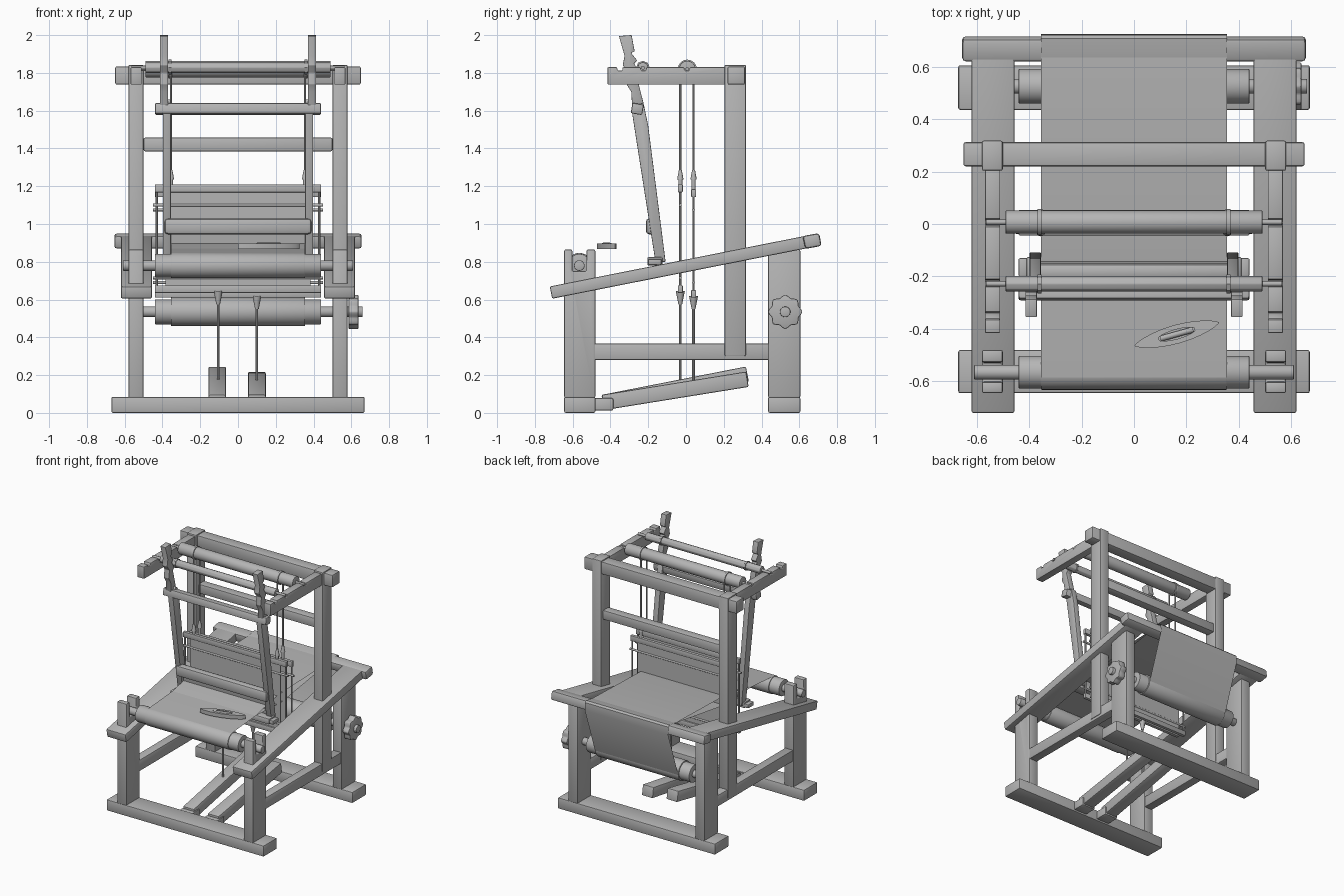
import bpy, bmesh, math
from mathutils import Vector, Matrix

if "Cube" in bpy.data.objects:
    bpy.data.objects.remove(bpy.data.objects["Cube"])

mat = bpy.data.materials.new("grey wood")
mat.diffuse_color = (0.46, 0.46, 0.46, 1)
mat.use_nodes = True
mat.node_tree.nodes["Principled BSDF"].inputs["Base Color"].default_value = mat.diffuse_color


def finish(name, bm, bevel=0.0):
    bmesh.ops.recalc_face_normals(bm, faces=bm.faces)
    if bevel:
        sharp = [e for e in bm.edges if len(e.link_faces) == 2 and e.calc_face_angle() > 0.5]
        bmesh.ops.bevel(bm, geom=sharp, offset=bevel, segments=2, profile=0.5,
                        affect='EDGES', clamp_overlap=True)
    me = bpy.data.meshes.new(name)
    bm.to_mesh(me)
    bm.free()
    me.materials.append(mat)
    ob = bpy.data.objects.new(name, me)
    bpy.context.collection.objects.link(ob)
    return ob


def prism(name, pts, x0, x1, bevel=0.008):
    """Extrude a (y, z) outline along x."""
    bm = bmesh.new()
    f = bm.faces.new([bm.verts.new((x0, y, z)) for y, z in pts])
    r = bmesh.ops.extrude_face_region(bm, geom=[f])
    bmesh.ops.translate(bm, vec=(x1 - x0, 0, 0),
                        verts=[v for v in r['geom'] if isinstance(v, bmesh.types.BMVert)])
    return finish(name, bm, bevel)


def box(name, x0, x1, y0, y1, z0, z1, bevel=0.008):
    return prism(name, [(y0, z0), (y1, z0), (y1, z1), (y0, z1)], x0, x1, bevel)


def beam(name, x0, x1, a, b, t, bevel=0.008):
    """Sloped bar in the side plane from a to b, thickness t."""
    a, b = Vector(a), Vector(b)
    d = (b - a).normalized()
    n = Vector((-d.y, d.x)) * t / 2
    return prism(name, [a - n, b - n, b + n, a + n], x0, x1, bevel)


def rod(name, a, b, r, r2=None, sides=24, bevel=0.0):
    a, b = Vector(a), Vector(b)
    d = b - a
    bm = bmesh.new()
    bmesh.ops.create_cone(bm, cap_ends=True, segments=sides, radius1=r,
                          radius2=r if r2 is None else r2, depth=d.length,
                          matrix=Matrix.Translation((a + b) / 2)
                          @ d.to_track_quat('Z', 'Y').to_matrix().to_4x4())
    return finish(name, bm, bevel)


def xrod(name, x0, x1, y, z, r, sides=32, bevel=0.004):
    return rod(name, (x0, y, z), (x1, y, z), r, sides=sides, bevel=bevel)


def sheet(name, pts, hw):
    """Thin cloth following a (y, z) path."""
    bm = bmesh.new()
    rows = [[bm.verts.new((x, y, z)) for x in (-hw, hw)] for y, z in pts]
    for p, q in zip(rows, rows[1:]):
        bm.faces.new((p[0], p[1], q[1], q[0]))
    return finish(name, bm)


# Base beams and cross beams
box("front_base", -.67, .67, -.645, -.48, 0, .085)
box("back_base", -.67, .67, .435, .605, 0, .085)
prism("back_rest_beam", [(.632, .868), (.718, .884), (.705, .952), (.617, .936)], -.655, .655, .014)
box("top_cross_beam", -.65, .65, .22, .312, 1.738, 1.834)
box("middle_cross_beam", -.5, .5, .23, .30, 1.385, 1.457)

# Side frames
arm = [(-.415, 1.738), (.22, 1.738), (.22, 1.83)]
for c in (.005, -.225, -.35):
    arm += [(c + .015, 1.83), (c + .012, 1.812), (c - .012, 1.812), (c - .015, 1.83)]
arm += [(-.415, 1.83)]
notched_post = [(-.645, .08), (-.48, .08), (-.48, .865), (-.527, .865), (-.527, .75),
                (-.602, .75), (-.602, .865), (-.645, .865)]
for s in (-1, 1):
    prism("front_post", notched_post, s * .50, s * .58)
    box("back_post", s * .50, s * .58, .435, .605, .08, .865)
    box("tall_upright", s * .50, s * .58, .203, .318, .30, 1.842)
    box("lower_side_rail", s * .505, s * .575, -.49, .44, .28, .368)
    beam("sloped_side_rail", s * .455, s * .62, (-.715, .637), (.64, .905), .066)
    prism("top_arm", arm, s * .51, s * .568, .004)

# Cloth roller at the front, warp roller at the back
xrod("cloth_roller_axle", -.61, .61, -.565, .78, .028)
xrod("cloth_roller", -.44, .44, -.565, .78, .062)
xrod("cloth_roller_wrap", -.355, .355, -.565, .78, .067)
xrod("warp_roller_axle", -.52, .66, .525, .535, .028)
xrod("warp_roller", -.44, .44, .525, .535, .066)
xrod("warp_roller_wrap", -.355, .355, .525, .535, .075)
hand_wheel = []
for i in range(32):
    a = i * math.tau / 32
    r = .084 + .008 * math.cos(8 * a)
    hand_wheel.append((.525 + r * math.cos(a), .535 + r * math.sin(a)))
prism("hand_wheel", hand_wheel, .585, .638, .006)

# Woven cloth and warp with an open shed
fell, rest = (-.29, .869), (.635, .944)
sheet("woven_cloth", [(-.585, .846), (-.565, .848), fell], .355)
sheet("upper_warp", [fell, (-.03, .925), rest], .355)
sheet("lower_warp", [fell, (.04, .855), rest], .355)
sheet("hanging_warp", [rest, (.66, .950), (.708, .957), (.721, .945), (.724, .885), (.60, .53)], .355)

# Rods resting on the top arms
for name, y, z, r, n in (("heddle_roller", .007, 1.82, .044, 32), ("beater_bar", -.228, 1.828, .030, 8)):
    xrod(name, -.49, .49, y, z, r, n)
    xrod(name + "_axle", -.565, .565, y, z, .010, 12, 0)
    for s in (-1, 1):
        xrod(name + "_ring", s * .353, s * .368, y, z, r + .006, n, 0)

# Swinging beater
upper_arm = [(-.355, 1.995), (-.288, 2.0), (-.272, 1.915), (-.29, 1.905), (-.258, 1.865),
             (-.275, 1.85), (-.245, 1.80), (-.262, 1.785), (-.225, 1.64),
             (-.285, 1.62), (-.29, 1.70), (-.315, 1.74), (-.305, 1.80), (-.335, 1.84), (-.325, 1.89)]
lower_arm = [(-.285, 1.585), (-.25, 1.66), (-.225, 1.64), (-.20, 1.52), (-.108, .80), (-.162, .80)]
for s in (-1, 1):
    prism("beater_upper_arm", upper_arm, s * .37, s * .414, .003)
    prism("beater_lower_arm", lower_arm, s * .355, s * .398, .004)
    box("batten_end", s * .40, s * .44, -.20, -.13, .785, .815, .006)
beam("beater_top_rail", -.44, .44, (-.288, 1.614), (-.228, 1.604), .056)
box("beater_hand_rail", -.39, .39, -.213, -.15, .945, 1.03, .02)
box("beater_batten", -.41, .41, -.205, -.125, .78, .825)
beam("reed", -.36, .36, (-.138, .81), (-.157, .96), .012, 0)

# Two heddle shafts with their cords
for y, dz, tx in ((-.03, 0, -.105), (.04, -.025, .10)):
    box("shaft_top_bar", -.44, .44, y - .013, y + .013, 1.168 + dz, 1.21 + dz, .004)
    box("shaft_bottom_bar", -.44, .44, y - .013, y + .013, .635 + dz, .675 + dz, .004)
    for z in (1.10, .715):
        xrod("heddle_rod", -.45, .45, y, z + dz, .008, 12, 0)
    box("heddles", -.385, .385, y - .003, y + .003, .67 + dz, 1.17 + dz, 0)
    for s in (-1, 1):
        rod("shaft_side_rod", (s * .43, y, .66 + dz), (s * .43, y, 1.18 + dz), .006, sides=8)
        x = s * .355
        rod("hanging_cord", (x, y, 1.25), (x, y, 1.82), .006, sides=8)
        rod("cord_knot", (x, y, 1.235), (x, y, 1.285), .017, .008, 12)
        rod("cord_hook", (x, y, 1.19 + dz), (x, y, 1.24), .011, sides=12)
    rod("treadle_clasp", (tx, y, .575 + dz), (tx, y, .645 + dz), .010, .024, 12)
    rod("treadle_cord", (tx, y, .15), (tx, y, .60 + dz), .007, sides=8)

# Treadles hinged on the front base
for x, zb in ((-.11, .205), (.10, .178)):
    beam("treadle", x - .047, x + .047, (-.44, .055), (.325, zb), .082)
    box("treadle_hinge", x - .056, x + .056, -.485, -.385, .012, .078)

# Shuttle lying on the cloth
bm = bmesh.new()
outline = []
for k in range(24):
    a = k * math.tau / 24
    outline.append(bm.verts.new((.168 * math.cos(a), .036 * math.sin(a) * abs(math.sin(a)) ** .5, 0)))
face = bm.faces.new(outline)
ext = bmesh.ops.extrude_face_region(bm, geom=[face])
bmesh.ops.translate(bm, vec=(0, 0, .03), verts=[v for v in ext['geom'] if isinstance(v, bmesh.types.BMVert)])
top = [f for f in ext['geom'] if isinstance(f, bmesh.types.BMFace)][0]
hole = bmesh.ops.extrude_face_region(bm, geom=[top])
rim = [v for v in hole['geom'] if isinstance(v, bmesh.types.BMVert)]
bmesh.ops.delete(bm, geom=[top], context='FACES_ONLY')
for v in rim:
    v.co.x = max(-.07, min(.07, v.co.x * .5))
    v.co.y *= .5
pit = bmesh.ops.extrude_face_region(bm, geom=[f for f in hole['geom'] if isinstance(f, bmesh.types.BMFace)])
bmesh.ops.translate(bm, vec=(0, 0, -.02), verts=[v for v in pit['geom'] if isinstance(v, bmesh.types.BMVert)])
bmesh.ops.delete(bm, geom=[f for f in hole['geom'] if isinstance(f, bmesh.types.BMFace)], context='FACES_ONLY')
place = Matrix.Translation((.163, -.42, .868)) @ Matrix.Rotation(.27, 4, 'Z')
bm.transform(place)
finish("shuttle", bm)
rod("bobbin", place @ Vector((-.065, 0, .022)), place @ Vector((.065, 0, .022)), .011, sides=16)

# Smooth shading with crisp edges
bpy.ops.object.select_all(action='SELECT')
bpy.context.view_layer.objects.active = bpy.context.selected_objects[0]
bpy.ops.object.shade_smooth_by_angle(angle=math.radians(35))
